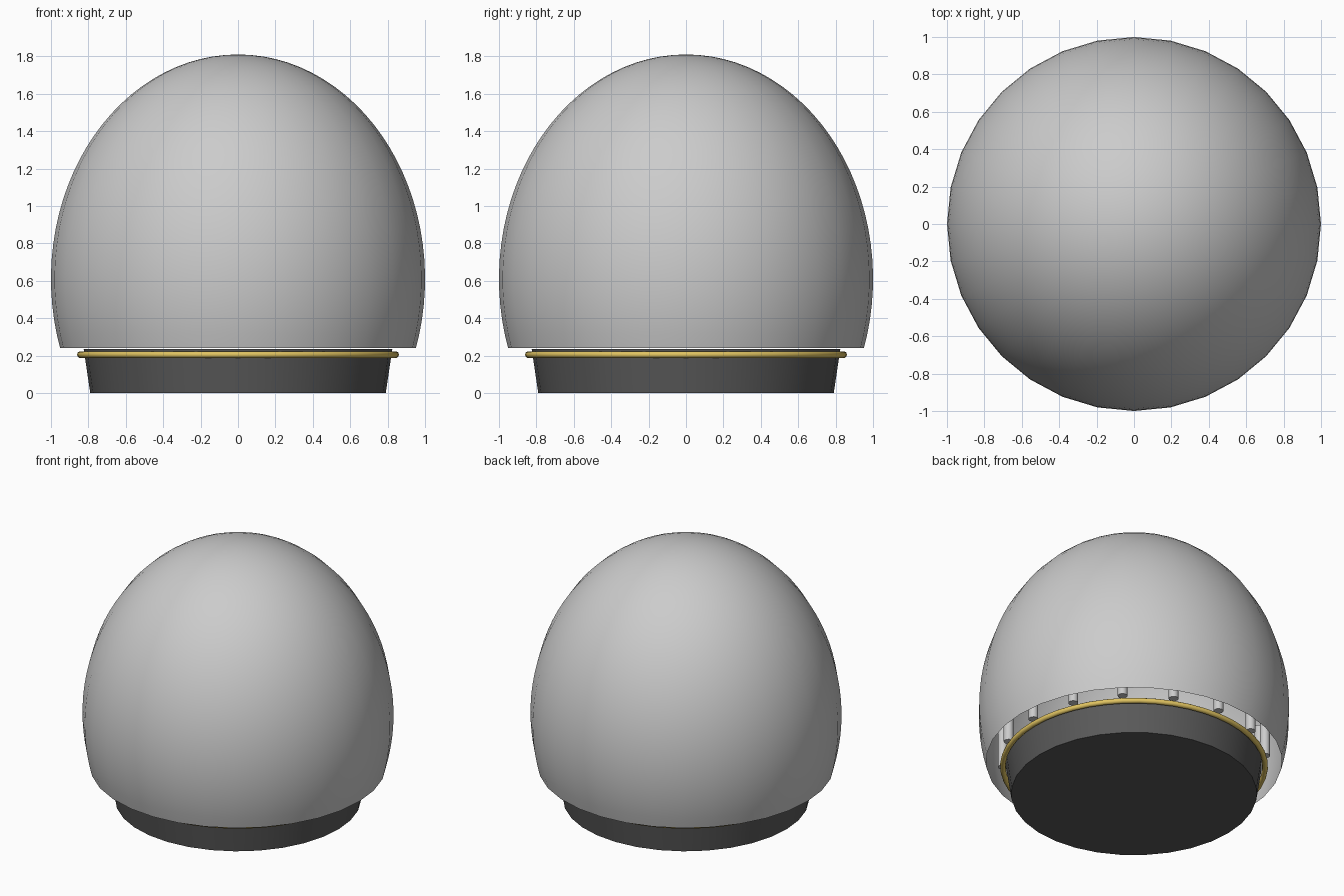
import bpy, bmesh
from math import sin, cos, pi, asin

if "Cube" in bpy.data.objects:
    bpy.data.objects.remove(bpy.data.objects["Cube"])


def material(name, color):
    m = bpy.data.materials.new(name)
    m.diffuse_color = (*color, 1)
    m.use_nodes = True
    m.node_tree.nodes["Principled BSDF"].inputs["Base Color"].default_value = m.diffuse_color
    return m


def lathe(name, profile, sides=32, mat=None, angle=0.6):
    """Revolve (radius, z) points around z."""
    bm = bmesh.new()
    rings = []
    for r, z in profile:
        if r < 1e-5:
            rings.append([bm.verts.new((0, 0, z))])
        else:
            rings.append([bm.verts.new((r * cos(2 * pi * i / sides), r * sin(2 * pi * i / sides), z))
                          for i in range(sides)])
    for a, b in zip(rings, rings[1:]):
        for i in range(sides):
            j = (i + 1) % sides
            quad = [a[i % len(a)], a[j % len(a)], b[j % len(b)], b[i % len(b)]]
            bm.faces.new(list(dict.fromkeys(quad)))
    bmesh.ops.recalc_face_normals(bm, faces=bm.faces)
    mesh = bpy.data.meshes.new(name)
    bm.to_mesh(mesh)
    bm.free()
    ob = bpy.data.objects.new(name, mesh)
    bpy.context.collection.objects.link(ob)
    if mat:
        mesh.materials.append(mat)
    bpy.ops.object.select_all(action='DESELECT')
    ob.select_set(True)
    bpy.context.view_layer.objects.active = ob
    bpy.ops.object.shade_smooth_by_angle(angle=angle)
    return ob


dark = material("dark_base", (0.1, 0.1, 0.1))
gold = material("gold", (0.75, 0.55, 0.12))

# Egg-shaped dome, open underneath
CZ, H, RIM = 0.61, 1.2, 0.24
start = asin((RIM - CZ) / H)
N = 28
dome = []
for k in range(N + 1):
    t = start + (pi / 2 - start) * k / N
    dome.append((0 if k == N else cos(t), CZ + H * sin(t)))
lathe("dome", dome)

# Tapered base plug
lathe("base", [(0, 0), (0.79, 0), (0.825, 0.235), (0, 0.235)], mat=dark)

# Gold trim ring
bpy.ops.mesh.primitive_torus_add(location=(0, 0, 0.205), major_radius=0.843, minor_radius=0.018,
                                 major_segments=48, minor_segments=10)
ring = bpy.context.object
ring.name = "trim_ring"
ring.data.materials.append(gold)
bpy.ops.object.shade_smooth_by_angle(angle=0.8)

# Sixteen small posts inside the rim
for i in range(16):
    a = 2 * pi * i / 16
    bpy.ops.mesh.primitive_cylinder_add(vertices=12, radius=0.032, depth=0.4,
                                        location=(0.845 * cos(a), 0.845 * sin(a), 0.44))
    bpy.context.object.name = f"post_{i + 1}"
    bpy.ops.object.shade_smooth_by_angle(angle=0.6)
